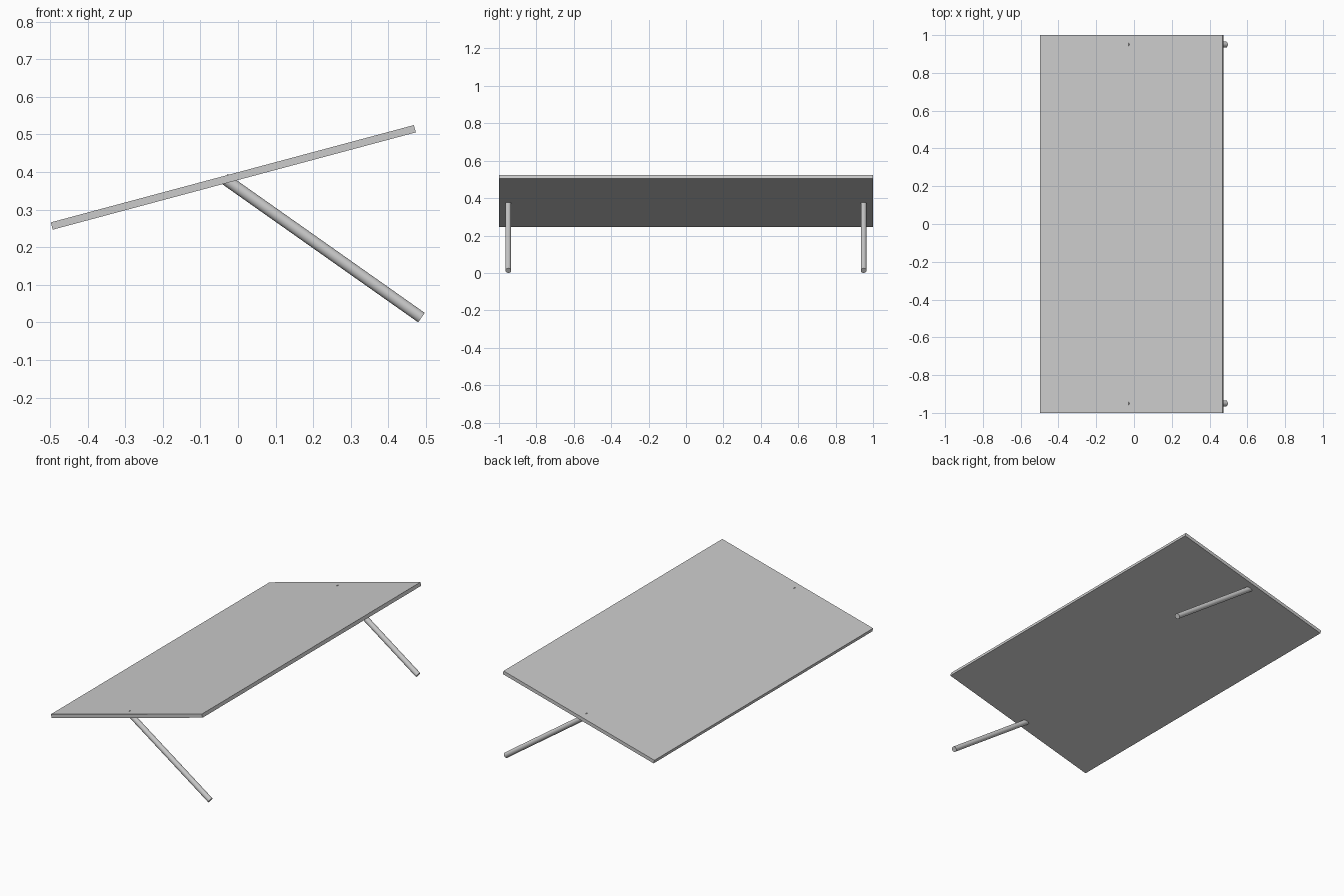
import bpy
from math import radians
from mathutils import Vector

if "Cube" in bpy.data.objects:
    bpy.data.objects.remove(bpy.data.objects["Cube"])

# Tilted panel
bpy.ops.mesh.primitive_cube_add(size=1, location=(-0.0125, 0, 0.3855),
                                rotation=(0, radians(-15), 0))
panel = bpy.context.object
panel.name = "tilted_panel"
panel.scale = (1.0, 2.0, 0.02)
bpy.ops.object.transform_apply(location=False, rotation=False, scale=True)


# Slanted support leg, a rod between two points
def leg(name, y):
    top, foot = Vector((-0.036, y, 0.382)), Vector((0.488, y, 0.0125))
    axis = top - foot
    bpy.ops.mesh.primitive_cylinder_add(
        vertices=32, radius=0.0153, depth=axis.length, location=(top + foot) / 2,
        rotation=axis.to_track_quat('Z', 'Y').to_euler())
    bpy.context.object.name = name
    bpy.ops.object.shade_smooth_by_angle(angle=radians(40))


leg("front_leg", -0.95)
leg("back_leg", 0.95)
